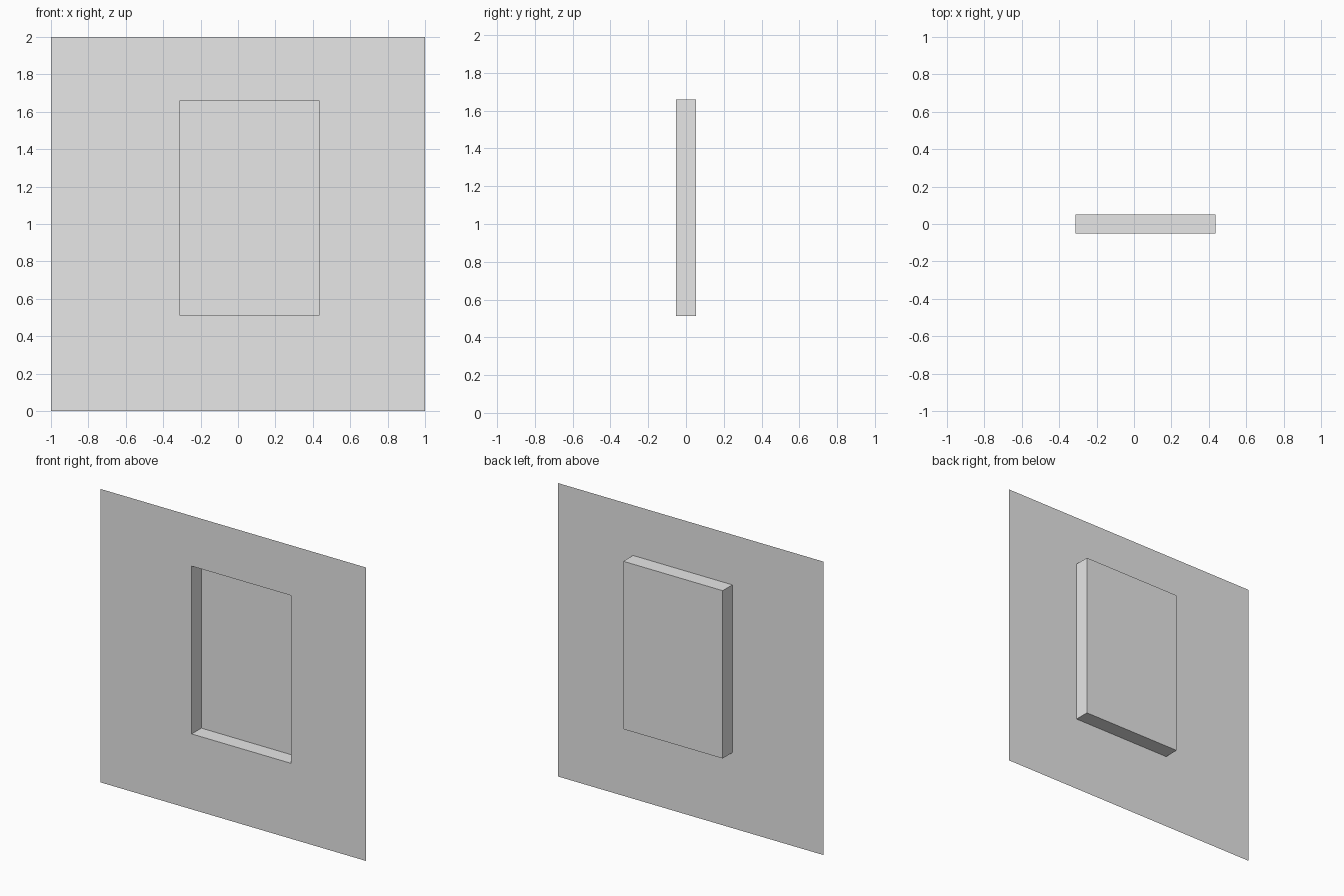
import bpy
import bmesh
from mathutils import Matrix, Vector

default_cube = bpy.data.objects.get("Cube")
if default_cube:
    bpy.data.objects.remove(default_cube, do_unlink=True)

HALF_DEPTH = 0.052
LEFT, RIGHT = -0.313, 0.436
BOTTOM, TOP = 0.514, 1.658

# Plain grey material
grey = bpy.data.materials.new("light grey")
grey.use_nodes = True
colour = (0.8, 0.8, 0.8, 1)
grey.diffuse_color = colour
grey.node_tree.nodes["Principled BSDF"].inputs["Base Color"].default_value = colour

# Thin square sheet facing the front
bm = bmesh.new()
corners = [(-1, 0), (1, 0), (1, 2), (-1, 2)]
panel = bm.faces.new([bm.verts.new((x, -HALF_DEPTH, z)) for x, z in corners])
bm.normal_update()

# Off-centre rectangular opening
bmesh.ops.inset_individual(bm, faces=[panel], thickness=0.5)
for v in panel.verts:
    v.co.x = LEFT if v.co.x < 0 else RIGHT
    v.co.z = BOTTOM if v.co.z < 1 else TOP

# Push the opening back into a closed recess
pocket = bmesh.ops.extrude_discrete_faces(bm, faces=[panel])["faces"][0]
bmesh.ops.translate(bm, verts=pocket.verts[:], vec=(0, 2 * HALF_DEPTH, 0))
bm.normal_update()

mesh = bpy.data.meshes.new("recessed_panel")
bm.to_mesh(mesh)
bm.free()
mesh.materials.append(grey)
bpy.context.collection.objects.link(bpy.data.objects.new("recessed_panel", mesh))
